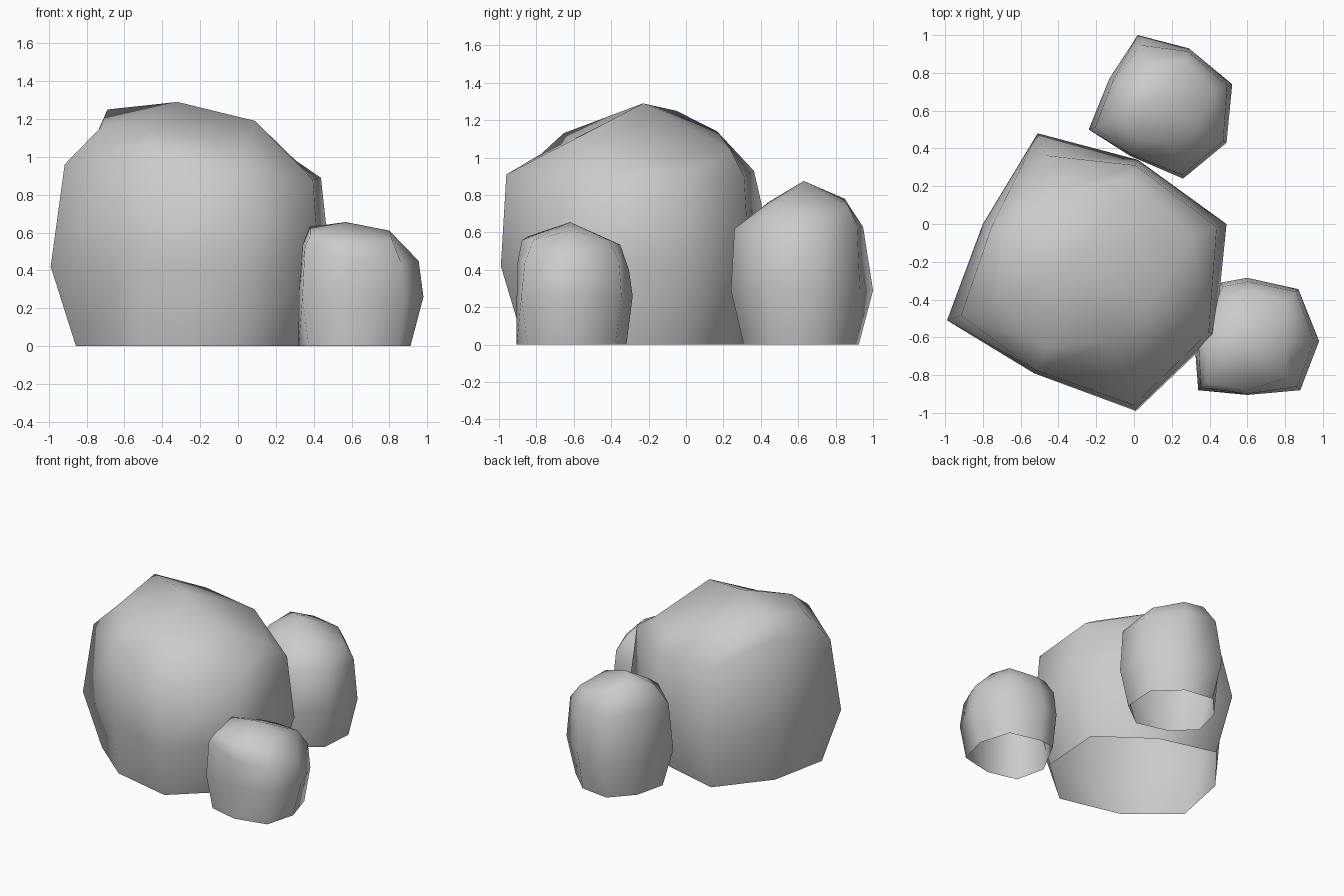
import bpy, bmesh


def boulder(name, outline, mid_z, base, upper, cap, apex):
    """Loft four rings around one outline up to a peak; the underside is open.
    base = scales, upper and cap = (scale, height) per corner,
    apex = peak x, y, z and the centre x, y."""
    cx, cy = apex[3:]

    def ring(spec):
        return [(cx + (x - cx) * k, cy + (y - cy) * k, z)
                for (x, y), (k, z) in zip(outline, spec)]

    n = len(outline)
    rings = [ring([(k, 0) for k in base]), ring([(1, mid_z)] * n),
             ring(upper), ring(cap)]
    bm = bmesh.new()
    loops = [[bm.verts.new(p) for p in r] for r in rings]
    for low, high in zip(loops, loops[1:]):
        for i in range(n):
            j = (i + 1) % n
            bm.faces.new((low[j], low[i], high[i], high[j]))
    peak = bm.verts.new(apex[:3])
    for i in range(n):
        bm.faces.new((loops[-1][(i + 1) % n], loops[-1][i], peak))
    for f in bm.faces:
        f.smooth = True
    mesh = bpy.data.meshes.new(name)
    bm.to_mesh(mesh)
    bm.free()
    obj = bpy.data.objects.new(name, mesh)
    bpy.context.collection.objects.link(obj)


# Main boulder (corners run clockwise from the back left)
boulder("large_rock",
        [(-.51, .48), (.02, .34), (.49, 0), (.43, -.59),
         (.01, -.99), (-.53, -.79), (-.99, -.51), (-.80, 0)],
        .42, [.83, .83, .83, .85, .83, .93, .82, .94],
        [(.84, .93), (.95, .90), (.93, .89), (.95, .88),
         (.96, .91), (.97, 1.02), (.90, .96), (.92, 1.10)],
        [(.57, 1.14), (.83, 1.04), (.75, .98), (.5, 1.19),
         (.5, 1.09), (.75, 1.13), (.65, 1.15), (.8, 1.25)],
        (-.32, -.23, 1.29, -.25, -.25))

# Tall rock behind
boulder("back_rock",
        [(.02, 1.0), (.29, .93), (.52, .74), (.49, .43),
         (.26, .24), (-.02, .36), (-.24, .50), (-.13, .77)],
        .29, [.80, .88, .83, .85, .82, .95, .80, .92],
        [(.86, .63), (.95, .64), (.93, .60), (.95, .61),
         (.95, .62), (.97, .70), (.91, .65), (.93, .65)],
        [(.6, .78), (.8, .74), (.75, .70), (.55, .77),
         (.5, .75), (.7, .76), (.65, .78), (.7, .83)],
        (.08, .63, .875, .14, .62))

# Small rock at the front right
boulder("front_rock",
        [(.60, -.285), (.87, -.345), (.98, -.62), (.88, -.88),
         (.60, -.905), (.34, -.88), (.32, -.62), (.46, -.31)],
        .26, [.90, .88, .81, .88, 1.0, .88, 1.0, .92],
        [(.94, .40), (.95, .45), (.93, .45), (.93, .44),
         (.98, .45), (.95, .53), (.93, .54), (.93, .45)],
        [(.8, .535), (.75, .56), (.5, .61), (.75, .56),
         (.9, .56), (.85, .58), (.8, .63), (.75, .55)],
        (.57, -.62, .655, .62, -.62))
